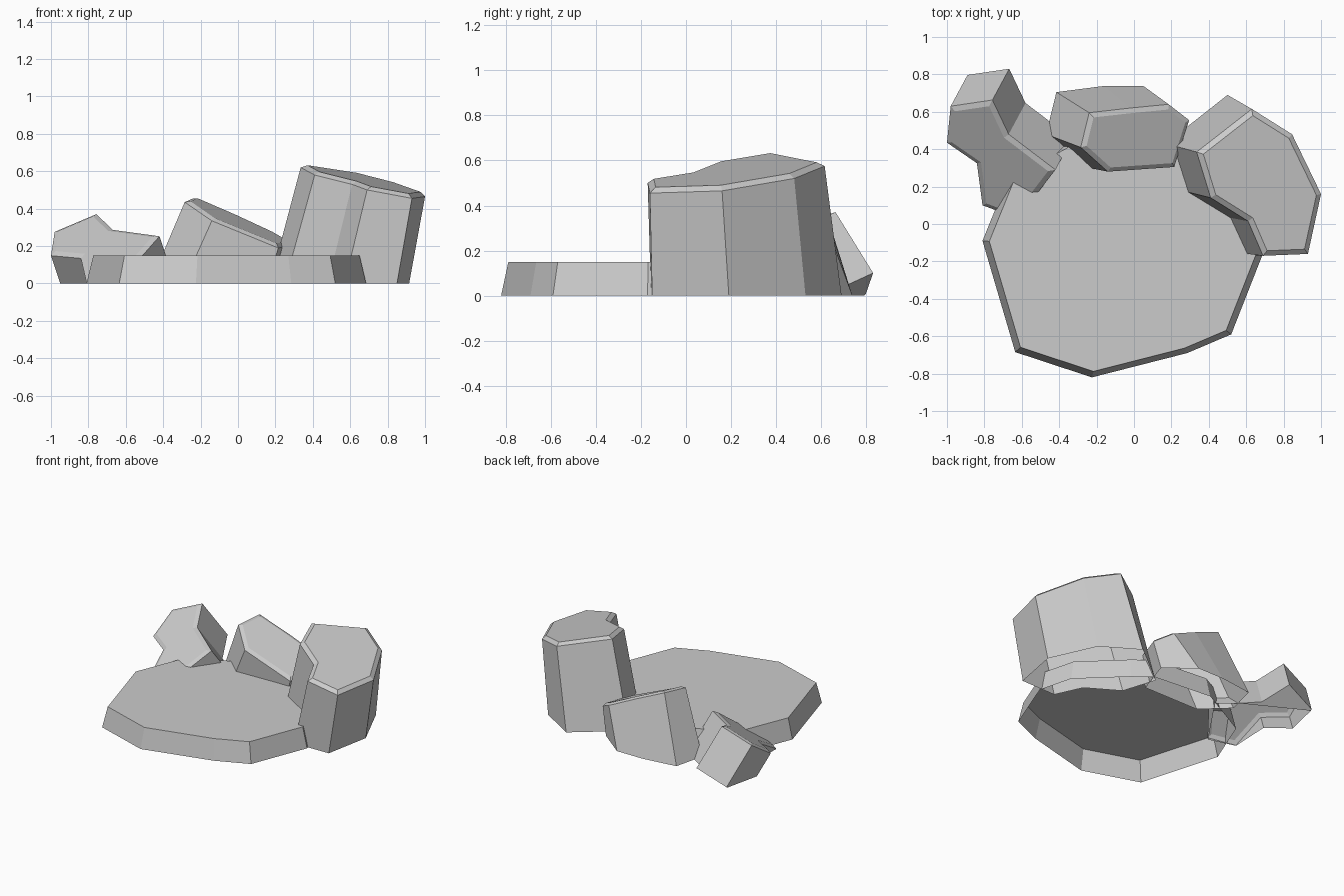
import bpy, bmesh
from mathutils import Vector

if "Cube" in bpy.data.objects:
    bpy.data.objects.remove(bpy.data.objects["Cube"])


def make_rock(name, base, top, bevel=0.0, rise=0.0, close=False):
    """Open-bottomed faceted rock: base ring, top ring, chamfered cap, cut at ground."""
    bm = bmesh.new()
    lo = [bm.verts.new(p) for p in base]
    hi = [bm.verts.new(p) for p in top]
    n = len(lo)
    for i in range(n):
        j = (i + 1) % n
        bm.faces.new((lo[i], lo[j], hi[j], hi[i]))
    cap = bm.faces.new(hi)
    if close:
        bm.faces.new(lo[::-1])
    bm.normal_update()
    if bevel:
        bmesh.ops.inset_region(bm, faces=[cap], thickness=bevel, depth=rise,
                               use_even_offset=True, use_boundary=True)
    geom = bm.verts[:] + bm.edges[:] + bm.faces[:]
    bmesh.ops.bisect_plane(bm, geom=geom, plane_co=(0, 0, 0),
                           plane_no=(0, 0, 1), clear_inner=min(p[2] for p in base) < 0)
    mesh = bpy.data.meshes.new(name)
    bm.to_mesh(mesh)
    bm.free()
    bpy.context.collection.objects.link(bpy.data.objects.new(name, mesh))


def ground(points):
    return [(x, y, 0) for x, y in points]


# Flat slab, sides leaning slightly inwards
slab = [(-.81, -.09), (-.635, -.685), (-.225, -.82), (.285, -.69), (.52, -.59),
        (.685, -.17), (.62, .08), (.33, .36), (.2, .46), (-.25, .5), (-.66, .28)]
slab_top = [(-.05 + (x + .05) * .952, -.15 + (y + .15) * .952, .15) for x, y in slab]
make_rock("flat_slab", ground(slab), slab_top)

# Tall rock on the right
tall_base = [(.85, -.15), (.915, .19), (.76, .53), (.50, .69),
             (.17, .43), (.25, .18), (.48, .04), (.57, -.155)]
tall_top = [(.93, -.16, .455), (1.0, .16, .465), (.845, .48, .52), (.63, .615, .575),
            (.335, .385, .62), (.41, .14, .58), (.61, .015, .53), (.69, -.17, .50)]
make_rock("tall_rock", ground(tall_base), tall_top, .028, .02)

# Sloping rock at the back
mid_base = [(-.47, .48), (-.29, .31), (.16, .31), (.25, .58), (.05, .738),
            (-.16, .738), (-.415, .705)]
mid_top = [(-.285, .41, .435), (-.14, .28, .335), (.215, .305, .19), (.295, .555, .20),
           (.185, .64, .265), (-.02, .62, .36), (-.24, .595, .455)]
make_rock("sloping_rock", ground(mid_base), mid_top, .025, .015)

# Toppled rock on the left: a tilted prism sunk into the ground
outline = [(-.98, .63), (-1.0, .435), (-.84, .325), (-.81, .10),
           (-.62, .03), (-.42, .29), (-.67, .48), (-.757, .663)]
left_top = [Vector((x, y, .213 + .333 * x + .618 * y)) for x, y in outline]
left_base = [p + Vector((.333, .618, -1)) * .27 for p in left_top]
make_rock("toppled_rock", left_base, left_top, .028, .012, close=True)
